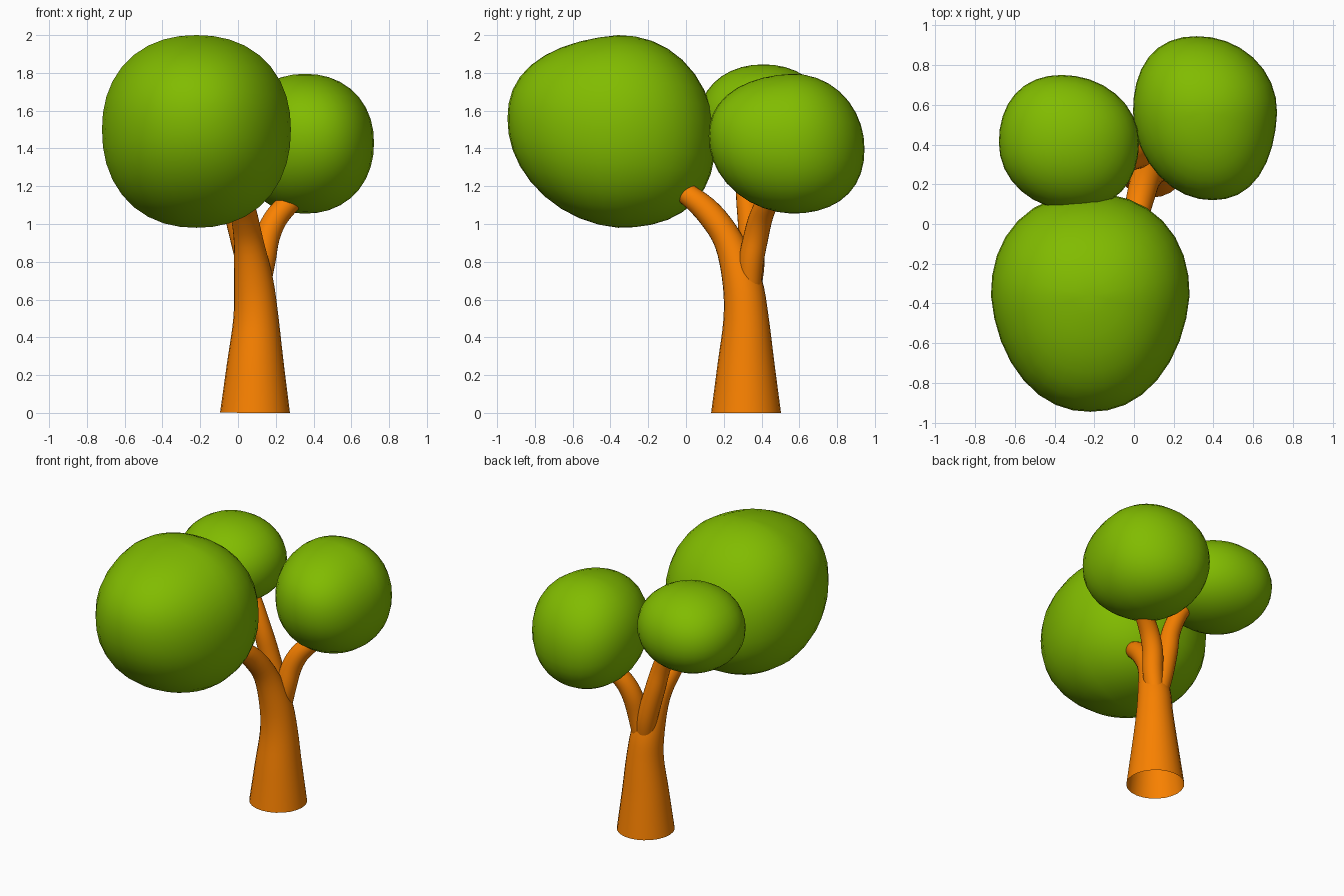
import bpy, bmesh, math
from mathutils import Vector

if "Cube" in bpy.data.objects:
    bpy.data.objects.remove(bpy.data.objects["Cube"])


def material(name, rgb):
    m = bpy.data.materials.new(name)
    m.diffuse_color = (*rgb, 1)
    m.use_nodes = True
    m.node_tree.nodes["Principled BSDF"].inputs["Base Color"].default_value = m.diffuse_color
    return m


bark = material("bark", (0.95, 0.22, 0.0))
leaf = material("leaf", (0.22, 0.5, 0.0))


def finish(bm, name, mat):
    bmesh.ops.recalc_face_normals(bm, faces=bm.faces)
    for f in bm.faces:
        f.smooth = True
    me = bpy.data.meshes.new(name)
    bm.to_mesh(me)
    bm.free()
    me.materials.append(mat)
    ob = bpy.data.objects.new(name, me)
    bpy.context.collection.objects.link(ob)
    return ob


def limb(name, path, sides=24, steps=4):
    """Open tube through (x, y, z, radius) points along a Catmull-Rom curve."""
    p = [Vector(q) for q in path]
    p = [2 * p[0] - p[1]] + p + [2 * p[-1] - p[-2]]
    pts = []
    for i in range(1, len(p) - 2):
        a, b, c, d = p[i - 1:i + 3]
        for s in range(steps):
            t = s / steps
            pts.append(0.5 * (2 * b + (c - a) * t + (2 * a - 5 * b + 4 * c - d) * t**2
                              + (3 * b - a - 3 * c + d) * t**3))
    pts.append(p[-2])
    bm = bmesh.new()
    prev = None
    for i, q in enumerate(pts):
        tan = (pts[min(i + 1, len(pts) - 1)] - pts[max(i - 1, 0)]).to_3d().normalized()
        u = Vector((1, 0, 0))
        u = (u - tan * u.dot(tan)).normalized()
        v = tan.cross(u)
        ring = []
        for k in range(sides):
            ang = math.tau * k / sides
            ring.append(bm.verts.new(q.to_3d() + (u * math.cos(ang) + v * math.sin(ang)) * q.w))
        if prev:
            for k in range(sides):
                n = (k + 1) % sides
                bm.faces.new((prev[k], prev[n], ring[n], ring[k]))
        prev = ring
    return finish(bm, name, bark)


def crown(name, centre, low, high, tilt=0.0, taper=0.0, power=2.15, lean=0.0):
    """Lopsided, slightly boxy ellipsoid: own reach on each side, tilted, tapered to the front."""
    bm = bmesh.new()
    bmesh.ops.create_uvsphere(bm, u_segments=32, v_segments=18, radius=1)
    for vert in bm.verts:
        n = vert.co.copy()
        n /= sum(abs(c)**power for c in n)**(1 / power)
        k = 1 - taper * max(0, -n.y)
        r = [n[i] * (high[i] if n[i] > 0 else low[i]) for i in range(3)]
        vert.co = Vector((r[0] * k + lean * n.y * abs(n.y), r[1],
                          r[2] * k - tilt * n.y * abs(n.y))) + Vector(centre)
    return finish(bm, name, leaf)


# trunk flowing into the front branch
limb("trunk", [(.09, .318, 0, .185), (.092, .318, .25, .152), (.095, .318, .5, .12),
               (.082, .296, .7, .104), (.056, .225, .91, .078), (.03, .125, 1.055, .07),
               (0, .01, 1.155, .058), (-.09, -.09, 1.21, .052)])

# two rear branches
limb("right_branch", [(.105, .335, .64, .06), (.132, .345, .8, .066), (.155, .37, .93, .066),
                      (.2, .395, 1.03, .063), (.27, .43, 1.11, .058), (.35, .48, 1.18, .054)])
limb("left_branch", [(.085, .335, .64, .06), (.055, .35, .8, .066), (.005, .34, 1.0, .065),
                     (-.035, .325, 1.16, .06), (-.1, .33, 1.32, .056), (-.18, .36, 1.44, .05)])

# leaf crowns
crown("front_crown", (-.22, -.36, 1.5), (.5, .585, .52), (.5, .515, .5), .06, .11, 2.2)
crown("right_crown", (.355, .56, 1.43), (.36, .44, .375), (.365, .385, .365), .035, .06, 2.15, -.04)
crown("left_crown", (-.335, .41, 1.56), (.345, .34, .275), (.36, .34, .285), 0, 0, 2.1, -.03)
